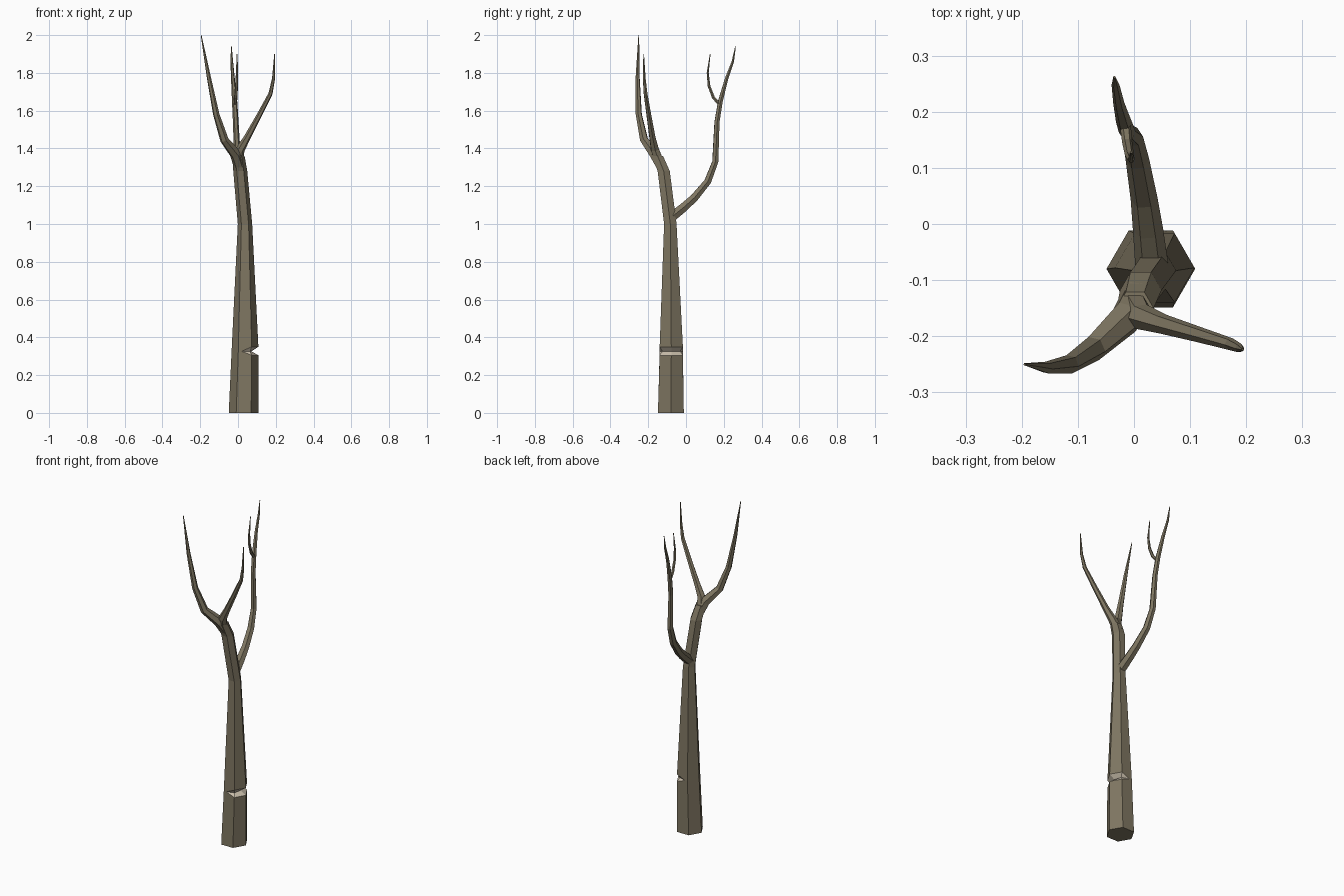
import bpy, bmesh
from math import sin, cos, pi
from mathutils import Vector

if "Cube" in bpy.data.objects:
    bpy.data.objects.remove(bpy.data.objects["Cube"])


def material(name, rgb):
    m = bpy.data.materials.new(name)
    m.diffuse_color = (*rgb, 1)
    m.use_nodes = True
    m.node_tree.nodes["Principled BSDF"].inputs["Base Color"].default_value = m.diffuse_color
    return m


BARK = material("bark", (0.21, 0.18, 0.12))
WOOD = material("cut_wood", (0.60, 0.53, 0.42))


def loft(name, rings, notch=()):
    """Skin a list of vertex rings; segments in notch get the pale wood."""
    bm = bmesh.new()
    vs = [[bm.verts.new(p) for p in r] for r in rings]
    n = len(rings[0])
    for s in range(len(rings) - 1):
        for i in range(n):
            j = (i + 1) % n
            f = bm.faces.new((vs[s][i], vs[s][j], vs[s + 1][j], vs[s + 1][i]))
            f.material_index = int(s in notch)
    bm.faces.new(vs[0][::-1])
    bm.faces.new(vs[-1])
    bmesh.ops.remove_doubles(bm, verts=bm.verts, dist=0.0002)
    bmesh.ops.recalc_face_normals(bm, faces=bm.faces)
    me = bpy.data.meshes.new(name)
    bm.to_mesh(me)
    bm.free()
    me.materials.append(BARK)
    me.materials.append(WOOD)
    ob = bpy.data.objects.new(name, me)
    bpy.context.collection.objects.link(ob)
    return ob


def branch(name, path, sides=6):
    """Tapered limb along (x, y, z, radius) points."""
    pts = [Vector(p[:3]) for p in path]
    u = Vector((1, 0, 0))
    rings = []
    for k, p in enumerate(pts):
        t = (pts[min(k + 1, len(pts) - 1)] - pts[max(k - 1, 0)]).normalized()
        u = (u - t * u.dot(t)).normalized()
        v = t.cross(u)
        rings.append([p + path[k][3] * (u * cos(2 * pi * i / sides) + v * sin(2 * pi * i / sides))
                      for i in range(sides)])
    return loft(name, rings)


# Trunk: hexagon with one extra point on the front and back sides where the notch ends
hexa = [Vector((cos(i * pi / 3), sin(i * pi / 3), 0)) for i in range(6)]
profile = [hexa[0], hexa[1], hexa[2].lerp(hexa[1], 0.25), hexa[2],
           hexa[3], hexa[4], hexa[4].lerp(hexa[5], 0.25), hexa[5]]
INSET = {0: 0.48, 1: 0.76, 7: 0.76}


def ring(x, y, z, r):
    return [Vector((x, y, z)) + p * r for p in profile]


low, mid, high = (ring(0.037, -0.078, z, 0.071) for z in (0.305, 0.326, 0.35))
for i in range(8):
    if i in INSET:
        c = Vector((0.037, -0.078, 0.326))
        mid[i] = c + (mid[i] - c) * INSET[i]
    else:
        low[i] = high[i] = mid[i]
trunk = [ring(0.03, -0.08, 0, 0.079), low, mid, high,
         ring(0.037, -0.083, 1.0, 0.038), ring(0.012, -0.118, 1.28, 0.037),
         ring(0.002, -0.150, 1.36, 0.033)]
loft("trunk", trunk, notch=(1, 2))

# Left and right limbs of the upper fork
branch("left_limb", [(0.008, -0.130, 1.31, 0.033), (-0.012, -0.166, 1.37, 0.031),
                     (-0.072, -0.222, 1.445, 0.023), (-0.115, -0.250, 1.58, 0.017),
                     (-0.155, -0.256, 1.78, 0.011), (-0.195, -0.250, 2.0, 0.002)])
branch("right_limb", [(0.0, -0.145, 1.34, 0.027), (0.012, -0.165, 1.395, 0.024),
                      (0.050, -0.178, 1.46, 0.018), (0.115, -0.197, 1.58, 0.014),
                      (0.172, -0.214, 1.69, 0.011), (0.188, -0.221, 1.77, 0.008),
                      (0.194, -0.224, 1.90, 0.002)])

# Back limb with its side twig
branch("back_limb", [(0.033, -0.085, 1.03, 0.030), (0.025, -0.010, 1.09, 0.027),
                     (0.018, 0.045, 1.14, 0.024), (0.006, 0.115, 1.225, 0.021),
                     (-0.002, 0.155, 1.33, 0.018), (-0.012, 0.164, 1.54, 0.015),
                     (-0.018, 0.182, 1.65, 0.014), (-0.027, 0.215, 1.77, 0.010),
                     (-0.033, 0.248, 1.86, 0.007), (-0.035, 0.262, 1.94, 0.002)])
branch("back_twig", [(-0.016, 0.180, 1.63, 0.010), (-0.012, 0.145, 1.67, 0.009),
                     (-0.008, 0.122, 1.73, 0.008), (-0.005, 0.115, 1.80, 0.006),
                     (-0.005, 0.128, 1.90, 0.002)])
